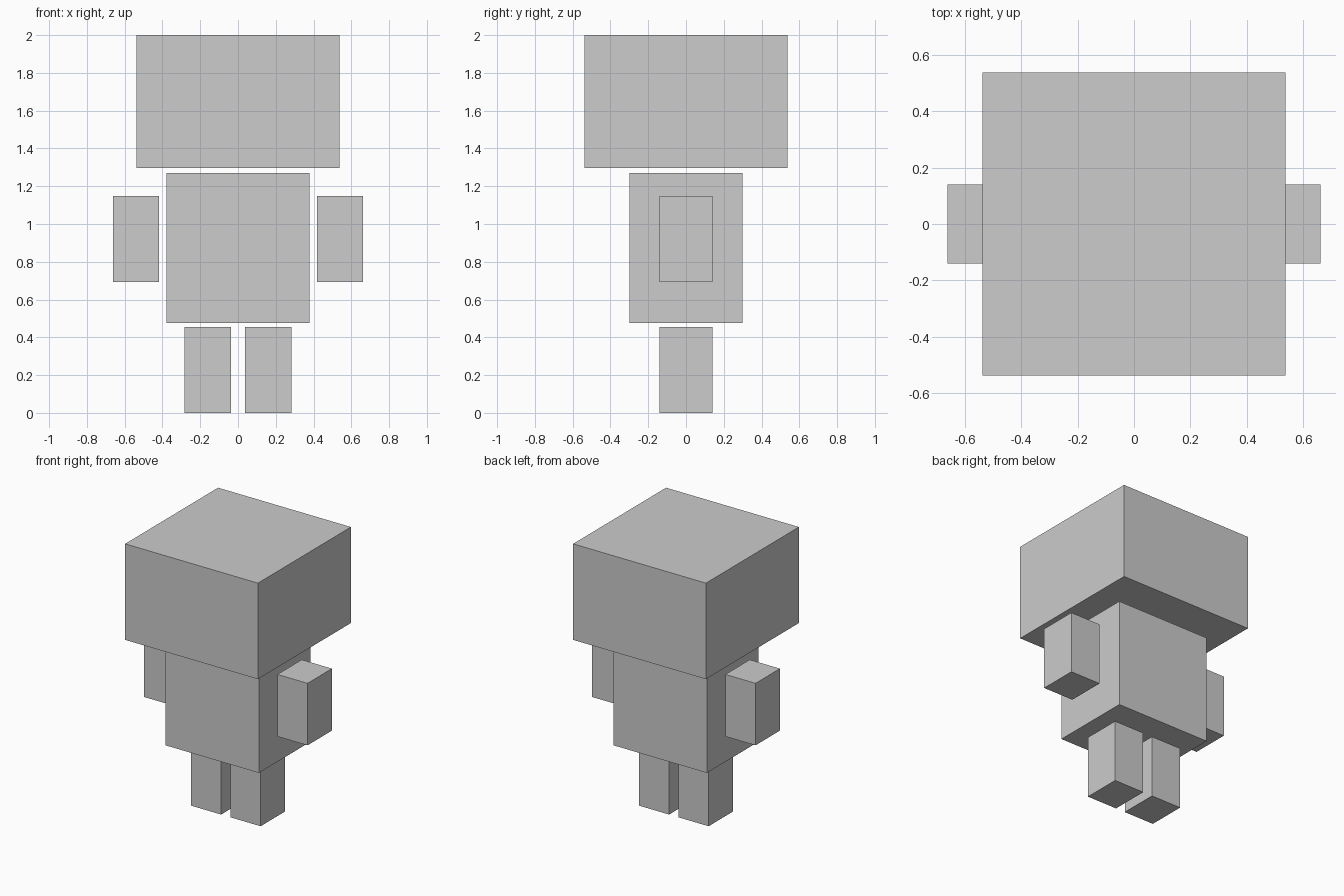
import bpy

if "Cube" in bpy.data.objects:
    bpy.data.objects.remove(bpy.data.objects["Cube"])

grey = bpy.data.materials.new("plain grey")
grey.diffuse_color = (0.604, 0.604, 0.604, 1)
grey.use_nodes = True
grey.node_tree.nodes["Principled BSDF"].inputs["Base Color"].default_value = grey.diffuse_color


def box(name, x, y, z):
    """Box from (min, max) in x and z, and a half depth in y."""
    bpy.ops.mesh.primitive_cube_add(
        size=1, location=((x[0] + x[1]) / 2, 0, (z[0] + z[1]) / 2))
    obj = bpy.context.object
    obj.name = name
    obj.scale = (x[1] - x[0], 2 * y, z[1] - z[0])
    bpy.ops.object.transform_apply(location=False, rotation=False, scale=True)
    obj.data.materials.append(grey)


# Large head floating just above the torso
box("head", (-0.538, 0.538), 0.538, (1.297, 2.0))
box("torso", (-0.379, 0.379), 0.30, (0.477, 1.27))

# Matching limbs on both sides
for side, s in (("right", 1), ("left", -1)):
    box(side + "_arm", sorted((s * 0.418, s * 0.662)), 0.141, (0.694, 1.148))
    box(side + "_leg", sorted((s * 0.038, s * 0.282)), 0.141, (0.0, 0.455))
